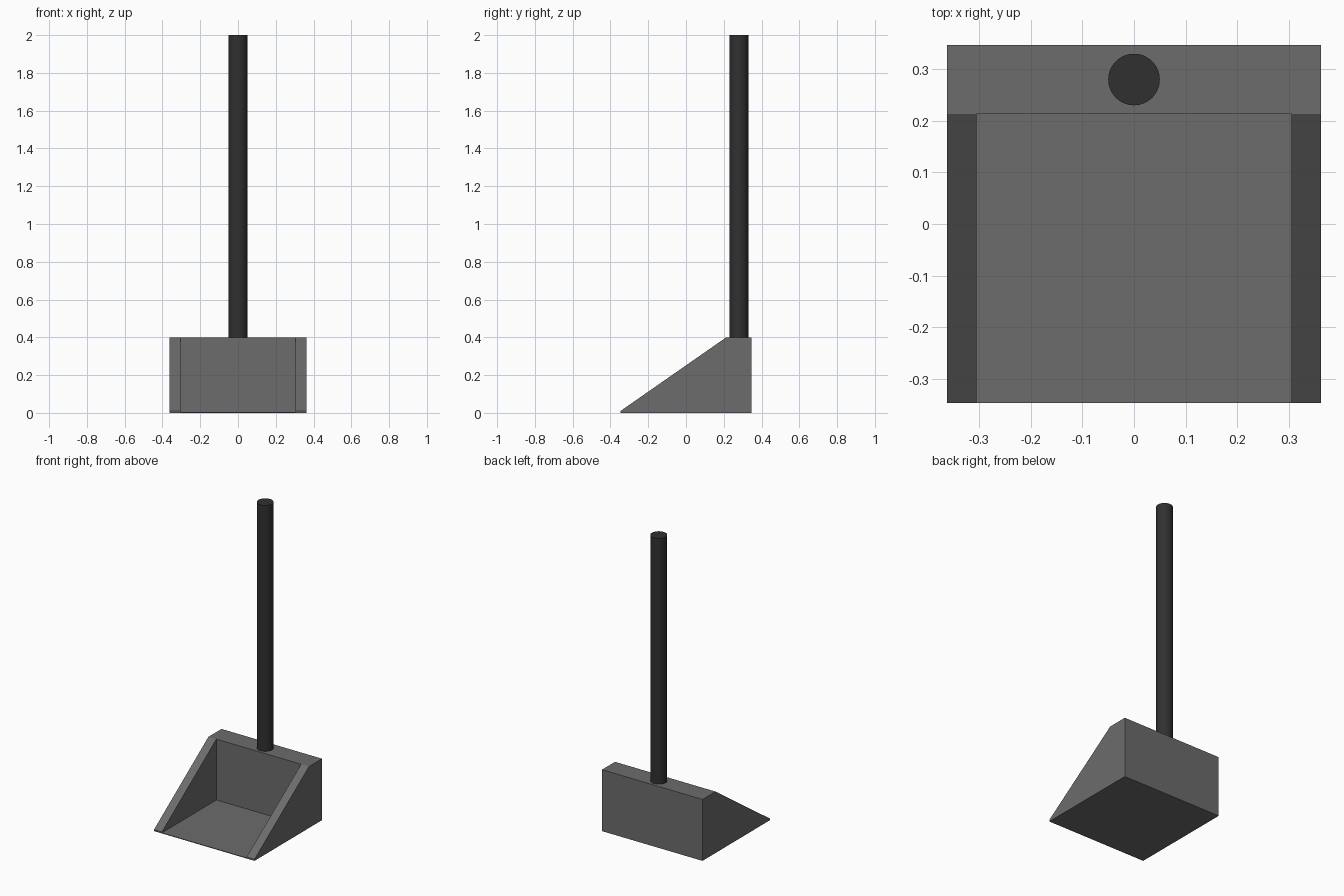
import bpy, bmesh

if "Cube" in bpy.data.objects:
    bpy.data.objects.remove(bpy.data.objects["Cube"])


def material(name, value):
    m = bpy.data.materials.new(name)
    m.diffuse_color = (value, value, value, 1)
    m.use_nodes = True
    m.node_tree.nodes["Principled BSDF"].inputs["Base Color"].default_value = m.diffuse_color
    return m


def extrude_x(name, profile, half_width):
    """Extrude a closed (y, z) profile symmetrically along x."""
    bm = bmesh.new()
    face = bm.faces.new([bm.verts.new((-half_width, y, z)) for y, z in profile])
    ext = bmesh.ops.extrude_face_region(bm, geom=[face])["geom"]
    verts = [g for g in ext if isinstance(g, bmesh.types.BMVert)]
    bmesh.ops.translate(bm, verts=verts, vec=(2 * half_width, 0, 0))
    bmesh.ops.recalc_face_normals(bm, faces=bm.faces)
    mesh = bpy.data.meshes.new(name)
    bm.to_mesh(mesh)
    bm.free()
    obj = bpy.data.objects.new(name, mesh)
    bpy.context.collection.objects.link(obj)
    return obj


# Pan body: wedge with a thick upright back
pan = extrude_x("pan", [(-0.347, 0), (0.347, 0), (0.347, 0.4),
                        (0.213, 0.4), (-0.347, 0.01)], 0.362)
pan.data.materials.append(material("pan_grey", 0.15))

# Scoop hollow, leaving side walls, back wall and a thin floor
hollow = extrude_x("scoop_cutter", [(-0.6, 0.004), (0.2135, 0.004),
                                    (0.2135, 0.6), (-0.6, 0.6)], 0.305)
hollow.hide_render = True
cut = pan.modifiers.new("hollow", "BOOLEAN")
cut.operation = "DIFFERENCE"
cut.solver = "EXACT"
cut.object = hollow
bpy.context.view_layer.objects.active = pan
bpy.ops.object.modifier_apply(modifier=cut.name)
bpy.data.objects.remove(hollow)

# Upright handle standing on the back wall
bpy.ops.mesh.primitive_cylinder_add(vertices=32, radius=0.05, depth=1.6,
                                    location=(0, 0.28, 1.2))
handle = bpy.context.object
handle.name = "handle"
handle.data.materials.append(material("handle_dark", 0.03))
bpy.ops.object.shade_smooth_by_angle()
